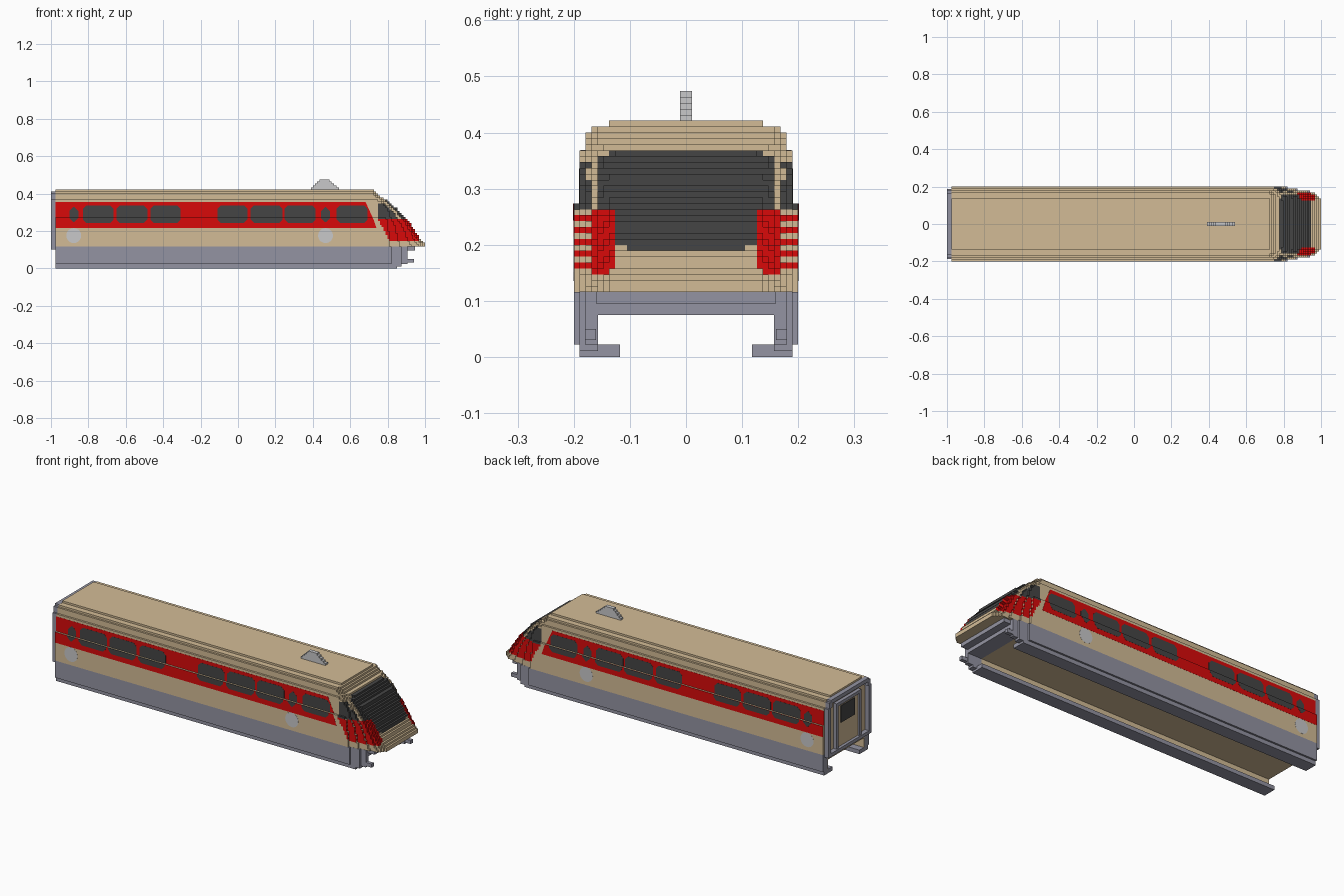
import bpy, bmesh, math
from mathutils import Vector

cube = bpy.data.objects.get("Cube")
if cube:
    bpy.data.objects.remove(cube, do_unlink=True)

H = 2 / 190          # block size of the stepped surfaces
REAR, JOIN = -0.975, 1 - 28 * H


def material(name, rgb):
    m = bpy.data.materials.new(name)
    m.use_nodes = True
    m.diffuse_color = (*rgb, 1)
    m.node_tree.nodes["Principled BSDF"].inputs["Base Color"].default_value = (*rgb, 1)
    return m


TAN = material("tan", (0.65, 0.50, 0.305))
RED = material("red", (0.69, 0.003, 0.003))
DARK = material("dark_glass", (0.06, 0.06, 0.06))
GREY = material("slate_grey", (0.295, 0.295, 0.36))
PALE = material("pale_grey", (0.58, 0.58, 0.59))


def finish(name, bm, *mats):
    bmesh.ops.recalc_face_normals(bm, faces=bm.faces)
    me = bpy.data.meshes.new(name)
    bm.to_mesh(me)
    bm.free()
    for m in mats:
        me.materials.append(m)
    ob = bpy.data.objects.new(name, me)
    bpy.context.collection.objects.link(ob)
    return ob


def add_prism(bm, pts, vec):
    """Extrude a flat loop of 3D points along vec."""
    face = bm.faces.new([bm.verts.new(p) for p in pts])
    new = bmesh.ops.extrude_face_region(bm, geom=[face], use_keep_orig=True)["geom"]
    bmesh.ops.translate(bm, vec=vec, verts=[g for g in new if isinstance(g, bmesh.types.BMVert)])


def boxes(name, mat, *dims, mirror=False):
    """Boxes given as x0, x1, y0, y1, z0, z1, optionally mirrored in y."""
    bm = bmesh.new()
    for x0, x1, y0, y1, z0, z1 in dims:
        for s in ((1, -1) if mirror else (1,)):
            add_prism(bm, [(x0, s * y0, z0), (x0, s * y1, z0), (x0, s * y1, z1), (x0, s * y0, z1)],
                      (x1 - x0, 0, 0))
    return finish(name, bm, mat)


# Main body: stepped cross-section, half-width and height in blocks
steps = [(19, 11, 26), (18, 26, 35), (17, 35, 38), (16, 38, 39), (13, 39, 40)]
half = [(w * H, z * H) for w, a, b in steps for z in (a, b)]
section = half + [(-y, z) for y, z in reversed(half)]
bm = bmesh.new()
add_prism(bm, [(REAR, y, z) for y, z in section], (JOIN - REAR, 0, 0))
finish("body_shell", bm, TAN)

# Lower skirts with inward lips, and the tan lining of the open underside
skirt = [(.2, .022), (.2, .116), (.16, .116), (.16, .022), (.118, .022), (.118, 0), (.19, 0), (.19, .022)]
bm = bmesh.new()
for s in (1, -1):
    add_prism(bm, [(REAR, s * y, z) for y, z in skirt], (.82 - REAR, 0, 0))
finish("side_skirts", bm, GREY)
boxes("skirt_front_steps", GREY, (.82, .85, .118, .19, 0, .022), (.82, .875, .157, .19, .011, .116),
      (.875, .905, .157, .18, .022, .116), (.905, .94, .16, .18, .03, .05), mirror=True)
boxes("underside_floor", TAN, (REAR, .82, -.161, .161, .075, .1165))
boxes("underside_lining", TAN, (REAR, .82, .157, .161, .022, .076), mirror=True)
boxes("nose_under_beam", GREY, (.82, .875, -.19, .19, .075, .1165), (.875, .905, -.18, .18, .075, .1165),
      (.905, .945, -.16, .16, .095, .1165))


# Stepped nose made of blocks
def lerp(table, v):
    for (a, fa), (b, fb) in zip(table, table[1:]):
        if v <= b:
            return fa + (fb - fa) * max(0, v - a) / (b - a)
    return table[-1][1]


FRONT = [(.125, 1.003), (.16, .975), (.20, .948), (.24, .92), (.27, .89), (.32, .85),
         (.36, .80), (.385, .76), (.41, .735), (.422, .715)]
SETBACK = [(.13, 0), (.15, .015), (.165, .045), (.175, .09), (.19, .18), (.2, .23)]
SCALE = [(.11, 1), (.2, .7), (.3, .4), (.42, .2)]


def filled(i, j, k):
    if not 11 <= k < 40:
        return False
    x, y, z = JOIN + (i + .5) * H, abs(j + .5) * H, (k + .5) * H
    width = next(w for w, a, b in steps if a <= k < b)
    return y < width * H and (i < 0 or x < lerp(FRONT, z) - lerp(SETBACK, y) * lerp(SCALE, z))


def nose_colour(i, j, k, direction):
    x, y, z = JOIN + (i + .5) * H, abs(j + .5) * H, (k + .5) * H
    bottom = .19 if y < .105 else .2
    top = .37 if y < .135 else .357
    if bottom < z < top and y < (.157 if z > .265 else .128):
        return 2                                         # windscreen
    if y > .165 and .262 < z < .345 and .75 < x < min(.855, .795 + (.335 - z) * 1.1):
        return 2                                         # cab side window
    if .15 < z < .268 and y > (.128 if z > .163 else .14) and x > .755 + (.25 - z) * .55:
        streak = y > .165 and (direction[2] or (direction[0] and k % 2 == 0))
        return 0 if streak else 1                        # red cheek with tan streaks
    return 0


bm = bmesh.new()
verts = {}
SIDES = [(1, 0, 0), (0, 1, 0), (0, -1, 0), (0, 0, 1), (0, 0, -1)]
for i in range(28):
    for j in range(-19, 19):
        for k in range(11, 40):
            if not filled(i, j, k):
                continue
            for d in SIDES:
                if filled(i + d[0], j + d[1], k + d[2]):
                    continue
                axis = [n for n in range(3) if d[n]][0]
                u, v = [n for n in range(3) if n != axis]
                loop = []
                for a, b in ((0, 0), (1, 0), (1, 1), (0, 1)):
                    c = [i, j, k]
                    c[axis] += d[axis] > 0
                    c[u] += a
                    c[v] += b
                    c = tuple(c)
                    if c not in verts:
                        verts[c] = bm.verts.new((JOIN + c[0] * H, c[1] * H, c[2] * H))
                    loop.append(verts[c])
                f = bm.faces.new(loop)
                f.normal_update()
                if f.normal.dot(Vector(d)) < 0:
                    f.normal_flip()
                f.material_index = nose_colour(i, j, k, d)
finish("nose", bm, TAN, RED, DARK)


# Side markings: thin plates that follow the ledge in the wall, on both sides
def side_plates(name, mat, shapes, out):
    whole = bmesh.new()
    ledge = 26 * H
    for pts in shapes:
        for upper, y in ((False, .2), (True, 18 * H)):
            bm = bmesh.new()
            bm.faces.new([bm.verts.new((x, 0, z)) for x, z in pts])
            bmesh.ops.bisect_plane(bm, geom=bm.verts[:] + bm.edges[:] + bm.faces[:],
                                   plane_co=(0, 0, ledge), plane_no=(0, 0, 1),
                                   clear_inner=upper, clear_outer=not upper)
            for f in bm.faces:
                for s in (1, -1):
                    add_prism(whole, [(v.co.x, s * (y - .001), v.co.z) for v in f.verts],
                              (0, s * (out + .001), 0))
            bm.free()
    finish(name, whole, mat)


def chamfered(x0, x1, z0, z1, c):
    return [(x0 + c, z0), (x1 - c, z0), (x1, z0 + c), (x1, z1 - c),
            (x1 - c, z1), (x0 + c, z1), (x0, z1 - c), (x0, z0 + c)]


doors = (-.878, .468)
side_plates("red_band", RED, [[(REAR, .215), (.74, .215), (.725, .26), (.682, .355), (REAR, .355)]], .0006)
spans = [(-.83, -.665), (-.65, -.485), (-.468, -.307), (-.11, .05), (.067, .238), (.249, .415), (.527, .693)]
side_plates("side_windows", DARK, [chamfered(a, b, .243, .336, .018) for a, b in spans], .0012)
side_plates("door_windows", DARK, [chamfered(x - .024, x + .024, .247, .327, .021) for x in doors], .0012)
side_plates("door_discs", PALE, [[(x + .04 * math.cos(t * math.pi / 10), .175 + .04 * math.sin(t * math.pi / 10))
                                  for t in range(20)] for x in doors], .0006)

# Rear gangway end: frame, door leaf, surround and window
boxes("rear_frame_sides", GREY, (-1, REAR, .165, .188, .1, .369), (-1, REAR, .155, .178, .369, .4), mirror=True)
boxes("rear_frame_bars", GREY, (-1, REAR, -.165, .165, .39, .411), (-1, REAR, -.188, .188, .1, .118))
boxes("rear_door_leaf", TAN, (-.984, REAR, -.09, .09, .118, .355))
boxes("rear_door_posts", GREY, (-.994, REAR, .09, .108, .118, .355), mirror=True)
boxes("rear_door_lintel", GREY, (-.994, REAR, -.108, .108, .35, .368))
boxes("rear_door_window", DARK, (-.988, -.98, -.06, .06, .245, .338))

# Roof aerial: stepped layers narrowing upwards
boxes("roof_aerial", PALE, *[(.39 + .0112 * t, .54 - .013 * t, -H, H, (40 + t) * H, (41 + t) * H) for t in range(5)])
